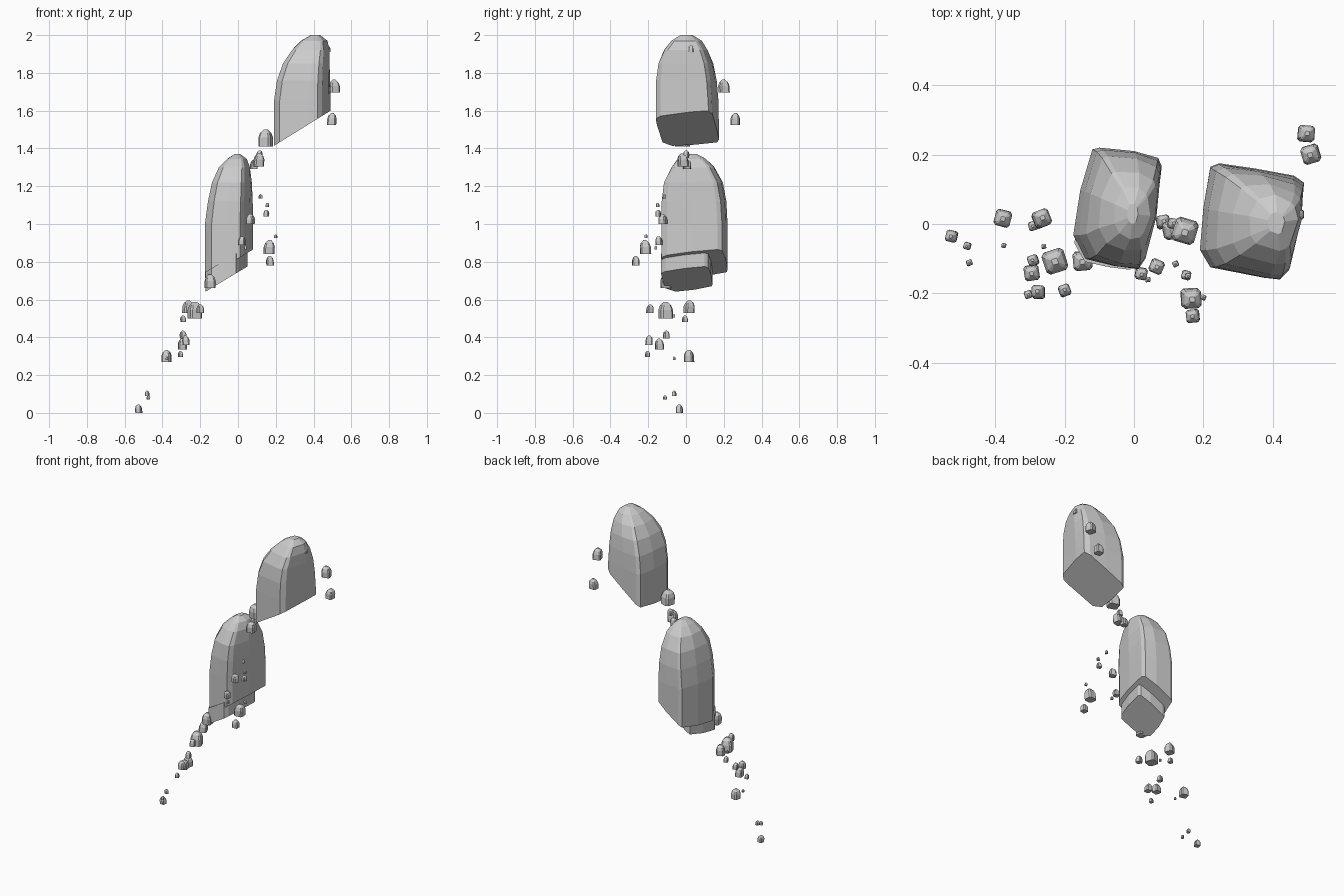
import bpy, bmesh, math, random

random.seed(4)


def unit_plan(pts):
    """Rescale an outline so it fills the -1..1 square."""
    xs, ys = [p[0] for p in pts], [p[1] for p in pts]
    cx, cy = (max(xs) + min(xs)) / 2, (max(ys) + min(ys)) / 2
    hx, hy = (max(xs) - min(xs)) / 2, (max(ys) - min(ys)) / 2
    return [((x - cx) / hx, (y - cy) / hy) for x, y in pts]


def ring(plan, x0, x1, y0, y1, z, rnd=0.0):
    """Outline fitted to a box; z is a height or a function of x; rnd rounds it."""
    out = []
    for u, v in plan:
        n = math.hypot(u, v)
        u, v = u + (u / n - u) * rnd, v + (v / n - v) * rnd
        x, y = (x0 + x1) / 2 + u * (x1 - x0) / 2, (y0 + y1) / 2 + v * (y1 - y0) / 2
        out.append((x, y, z(x) if callable(z) else z))
    return out


def loft(name, rings):
    bm = bmesh.new()
    rows = [[bm.verts.new(p) for p in r] for r in rings]
    n = len(rows[0])
    for a, b in zip(rows, rows[1:]):
        for i in range(n):
            j = (i + 1) % n
            bm.faces.new((a[i], a[j], b[j], b[i]))
    bm.faces.new(rows[0])
    bm.faces.new(rows[-1])
    bmesh.ops.recalc_face_normals(bm, faces=bm.faces)
    me = bpy.data.meshes.new(name)
    bm.to_mesh(me)
    bm.free()
    ob = bpy.data.objects.new(name, me)
    bpy.context.collection.objects.link(ob)
    return ob


# upper boulder: flat slanted underside, leaning dome
plan_up = unit_plan([(.22, .165), (.245, .175), (.35, .16), (.46, .14), (.49, .12),
                     (.48, .03), (.445, -.13), (.42, -.155), (.375, -.15),
                     (.22, -.12), (.19, -.07), (.2, .05)])
upper = [(1.65, .19, .49, -.16, .172, 0), (1.76, .205, .49, -.16, .165, .1),
         (1.85, .235, .49, -.15, .15, .25), (1.92, .28, .488, -.12, .12, .5),
         (1.97, .33, .475, -.08, .085, .9), (2.0, .385, .435, -.03, .035, 1)]
loft("upper_boulder", [ring(plan_up, .19, .49, -.16, .175, lambda x: 1.42 + .62 * (x - .2))] +
     [ring(plan_up, a, b, c, d, z, r) for z, a, b, c, d, r in upper])

# lower boulder
plan_lo = unit_plan([(-.12, .22), (-.1, .225), (0, .215), (.07, .195), (.08, .17),
                     (.06, .03), (.03, -.1), (.01, -.13), (-.06, -.12),
                     (-.14, -.1), (-.175, -.03), (-.155, .1)])
lower = [(1.0, -.175, .08, -.13, .22, 0), (1.12, -.16, .08, -.13, .215, .1),
         (1.22, -.14, .078, -.12, .198, .25), (1.3, -.105, .07, -.08, .155, .5),
         (1.345, -.06, .048, -.045, .11, .9), (1.37, -.02, .012, .0, .06, 1)]
loft("lower_boulder", [ring(plan_lo, -.175, .08, -.13, .22, lambda x: .865 + .6 * (x - .08))] +
     [ring(plan_lo, a, b, c, d, z, r) for z, a, b, c, d, r in lower])

# stepped slab under the lower boulder
loft("lower_slab", [ring(plan_lo, -.172, .05, -.132, .14, lambda x, k=k: k + .6 * (x - .05))
                    for k in (.775, .88)])

# small domed fragments: x, y, base height, width
fragments = [
    (-.525, -.035, 0, .035), (-.48, -.063, .09, .022), (-.475, -.112, .07, .018),
    (-.378, .017, .27, .05), (-.375, -.062, .28, .014), (-.267, .015, .53, .052),
    (-.29, -.005, .48, .028), (-.26, -.065, .505, .014), (-.29, -.105, .395, .032),
    (-.295, -.14, .335, .046), (-.275, -.197, .36, .04), (-.305, -.203, .297, .024),
    (-.2, -.192, .53, .035), (-.228, -.107, .5, .07), (-.148, -.105, .66, .058),
    (.02, -.142, .89, .036), (.065, -.122, 1.0, .042), (.04, -.16, .865, .016),
    (.12, -.115, 1.135, .018), (.15, -.147, 1.04, .028), (.155, -.15, 1.09, .018),
    (.163, -.213, .84, .06), (.2, -.212, .925, .016), (.17, -.265, .78, .04),
    (.147, -.018, 1.41, .072), (.083, .005, 1.29, .04), (.108, -.015, 1.305, .055),
    (.112, .0, 1.35, .032), (.495, .26, 1.525, .05), (.51, .202, 1.695, .055),
    (.477, .027, 1.91, .028)]
square = [(-1, -.7), (-.7, -1), (.7, -1), (1, -.7), (1, .7), (.7, 1), (-.7, 1), (-1, .7)]
for i, (x, y, z, w) in enumerate(fragments):
    a = random.uniform(-.45, .45)
    dx, dy = random.uniform(-.1, .1) * w, random.uniform(-.1, .1) * w
    plan = [(u * math.cos(a) - v * math.sin(a), u * math.sin(a) + v * math.cos(a)) for u, v in square]
    rows = []
    for h, s, r in ((0, .94, 0), (.65, .94, 0), (1.0, .76, .3), (1.25, .3, 1)):
        s *= w / 2
        t = h / 1.25
        rows.append(ring(plan, x + dx * t - s, x + dx * t + s, y + dy * t - s, y + dy * t + s, z + h * w, r))
    loft("fragment_%02d" % (i + 1), rows)
